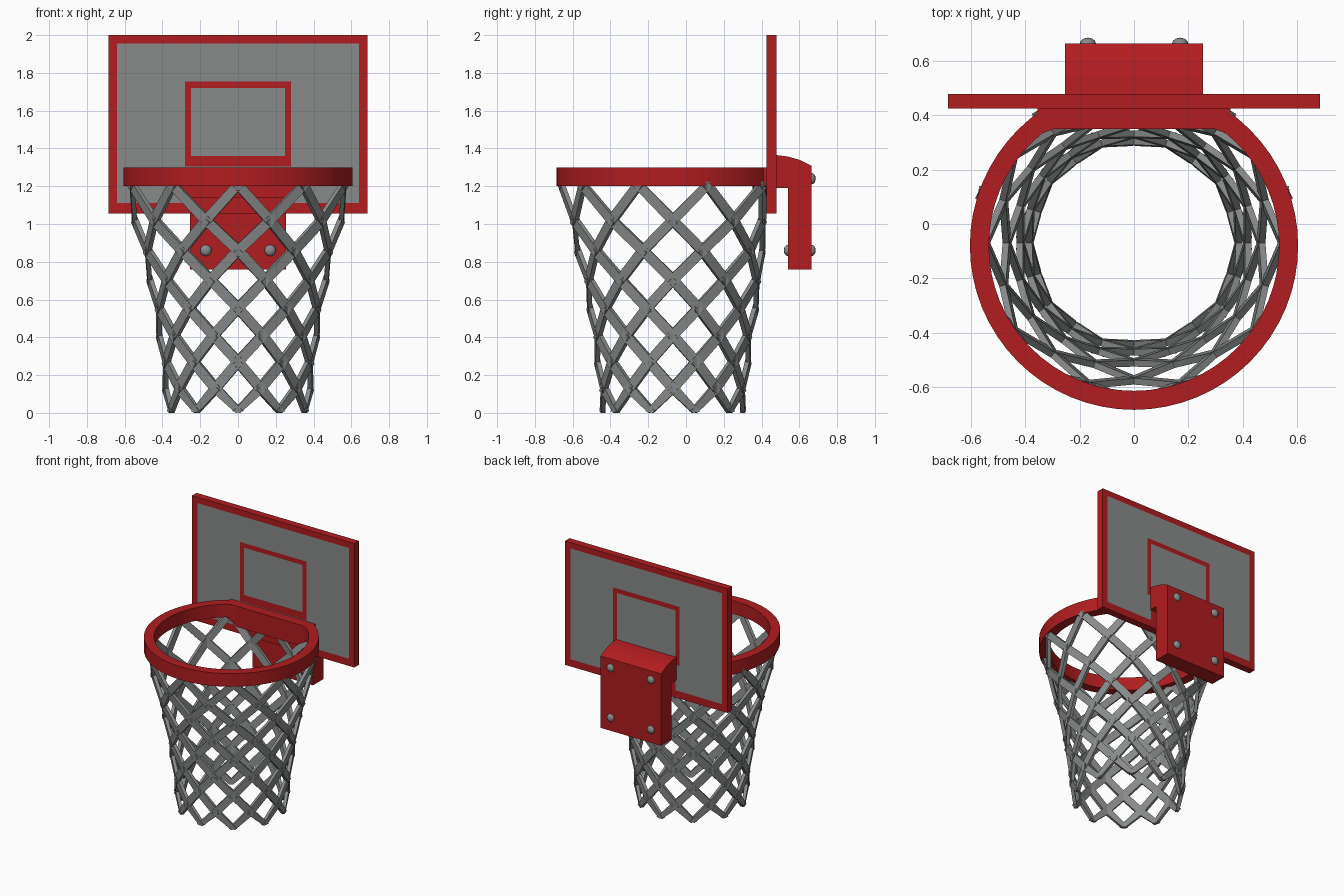
import bpy, bmesh, math
from mathutils import Vector, Matrix

if "Cube" in bpy.data.objects:
    bpy.data.objects.remove(bpy.data.objects["Cube"])


def material(name, rgb):
    m = bpy.data.materials.new(name)
    m.diffuse_color = (*rgb, 1)
    m.use_nodes = True
    m.node_tree.nodes["Principled BSDF"].inputs["Base Color"].default_value = m.diffuse_color
    return m


RED = material("red", (0.44, 0.012, 0.014))
GREY = material("grey", (0.25, 0.26, 0.26))


def finish(bm, name, *mats):
    bmesh.ops.recalc_face_normals(bm, faces=bm.faces[:])
    me = bpy.data.meshes.new(name)
    bm.to_mesh(me)
    bm.free()
    for m in mats:
        me.materials.append(m)
    ob = bpy.data.objects.new(name, me)
    bpy.context.collection.objects.link(ob)
    return ob


def prism(name, pts, to3d, a, b, mat):
    """Extrude a closed 2D outline between depths a and b."""
    bm = bmesh.new()
    va = [bm.verts.new(to3d(p, a)) for p in pts]
    vb = [bm.verts.new(to3d(p, b)) for p in pts]
    n = len(pts)
    bm.faces.new(va)
    bm.faces.new(vb[::-1])
    for i in range(n):
        j = (i + 1) % n
        bm.faces.new((va[i], vb[i], vb[j], va[j]))
    return finish(bm, name, mat)


# Backboard: one slab, cut so the grey panel, red frames and red mount patch are faces
bm = bmesh.new()
bmesh.ops.create_cube(bm, size=1, matrix=Matrix.Translation((0, 0.4525, 1.5275))
                      @ Matrix.Diagonal((1.37, 0.055, 0.945, 1)))
cuts = [((s * x, 0, 0), (1, 0, 0)) for x in (0.64, 0.28, 0.248) for s in (-1, 1)]
cuts += [((0, 0, z), (0, 0, 1)) for z in (1.11, 1.2, 1.305, 1.36, 1.72, 1.755, 1.955)]
for co, no in cuts:
    bmesh.ops.bisect_plane(bm, geom=bm.verts[:] + bm.edges[:] + bm.faces[:],
                           plane_co=co, plane_no=no)
bm.normal_update()
for f in bm.faces:
    c = f.calc_center_median()
    x, z = abs(c.x), c.z
    panel = x < 0.64 and 1.11 < z < 1.955
    frame = x < 0.28 and 1.305 < z < 1.755 and not (x < 0.248 and 1.36 < z < 1.72)
    patch = x < 0.248 and z < 1.2
    f.material_index = int(abs(f.normal.y) > 0.9 and panel and not frame and not patch)
finish(bm, "backboard", RED, GREY)

# Rim: square-section ring flattened at the back
CY, SEG = -0.08, 64
bm = bmesh.new()
rings = []
for i in range(SEG):
    a = 2 * math.pi * i / SEG
    section = []
    for r, ymax, z in ((0.605, 0.425, 1.2), (0.605, 0.425, 1.3),
                       (0.535, 0.35, 1.3), (0.535, 0.35, 1.2)):
        section.append(bm.verts.new((r * math.cos(a), min(CY + r * math.sin(a), ymax), z)))
    rings.append(section)
for i in range(SEG):
    p, q = rings[i], rings[(i + 1) % SEG]
    for k in range(4):
        m = (k + 1) % 4
        bm.faces.new((p[k], p[m], q[m], q[k]))
rim = finish(bm, "rim", RED)
bpy.context.view_layer.objects.active = rim
rim.select_set(True)
bpy.ops.object.shade_smooth_by_angle(angle=math.radians(30))
rim.select_set(False)

# Plate joining the rim to the board
prism("rim_mount", [(-0.355, 1.298), (0.355, 1.298), (0.355, 1.2), (0.25, 1.14),
                    (-0.25, 1.14), (-0.355, 1.2)],
      lambda p, d: (p[0], d, p[1]), 0.353, 0.427, RED)

# Rear wall bracket with curved top
prism("wall_bracket", [(0.478, 1.365), (0.54, 1.357), (0.60, 1.34), (0.665, 1.308),
                       (0.665, 0.76), (0.54, 0.76), (0.54, 1.19), (0.478, 1.19)],
      lambda p, d: (d, p[0], p[1]), -0.255, 0.255, RED)

# Domed bolts: four behind, two on the lower front of the bracket
bm = bmesh.new()
for x in (-0.17, 0.17):
    for y, z in ((0.665, 1.24), (0.665, 0.86), (0.54, 0.86)):
        bmesh.ops.create_uvsphere(bm, u_segments=12, v_segments=8, radius=1,
                                  matrix=Matrix.Translation((x, y, z))
                                  @ Matrix.Diagonal((0.03, 0.022, 0.03, 1)))
for f in bm.faces:
    f.smooth = True
finish(bm, "bolts", GREY)

# Net: flat criss-cross straps between staggered rows of knots (radius, height)
COLS = 10
ROWS = [(0.59, 1.21), (0.548, 1.02), (0.505, 0.86), (0.468, 0.705), (0.44, 0.555),
        (0.418, 0.41), (0.4, 0.27), (0.385, 0.13), (0.372, 0.0)]


def knot(row, half):
    r, z = ROWS[row]
    a = -math.pi / 2 + math.pi * half / COLS
    return Vector((r * math.cos(a), min(-0.07 + r * math.sin(a), 0.405), z))


def strap(bm, p, q, width=0.054, thick=0.024):
    d = (q - p).normalized()
    mid = (p + q) / 2
    out = Vector((mid.x, mid.y + 0.07, 0))
    out = (out - d * out.dot(d)).normalized()
    side = d.cross(out)
    ends = []
    for c in (p - d * 0.012, q + d * 0.012):
        ring = []
        for s, t in ((-1, -1), (1, -1), (1, 1), (-1, 1)):
            v = c + side * (s * width / 2) + out * (t * thick / 2)
            v.z = min(max(v.z, 0), 1.23)
            ring.append(bm.verts.new(v))
        ends.append(ring)
    a, b = ends
    bm.faces.new(a)
    bm.faces.new(b[::-1])
    for k in range(4):
        m = (k + 1) % 4
        bm.faces.new((a[k], b[k], b[m], a[m]))


bm = bmesh.new()
for row in range(len(ROWS) - 1):
    for c in range(COLS):
        half = 2 * c + row % 2
        for step in (-1, 1):
            strap(bm, knot(row, half), knot(row + 1, half + step))
finish(bm, "net", GREY)
